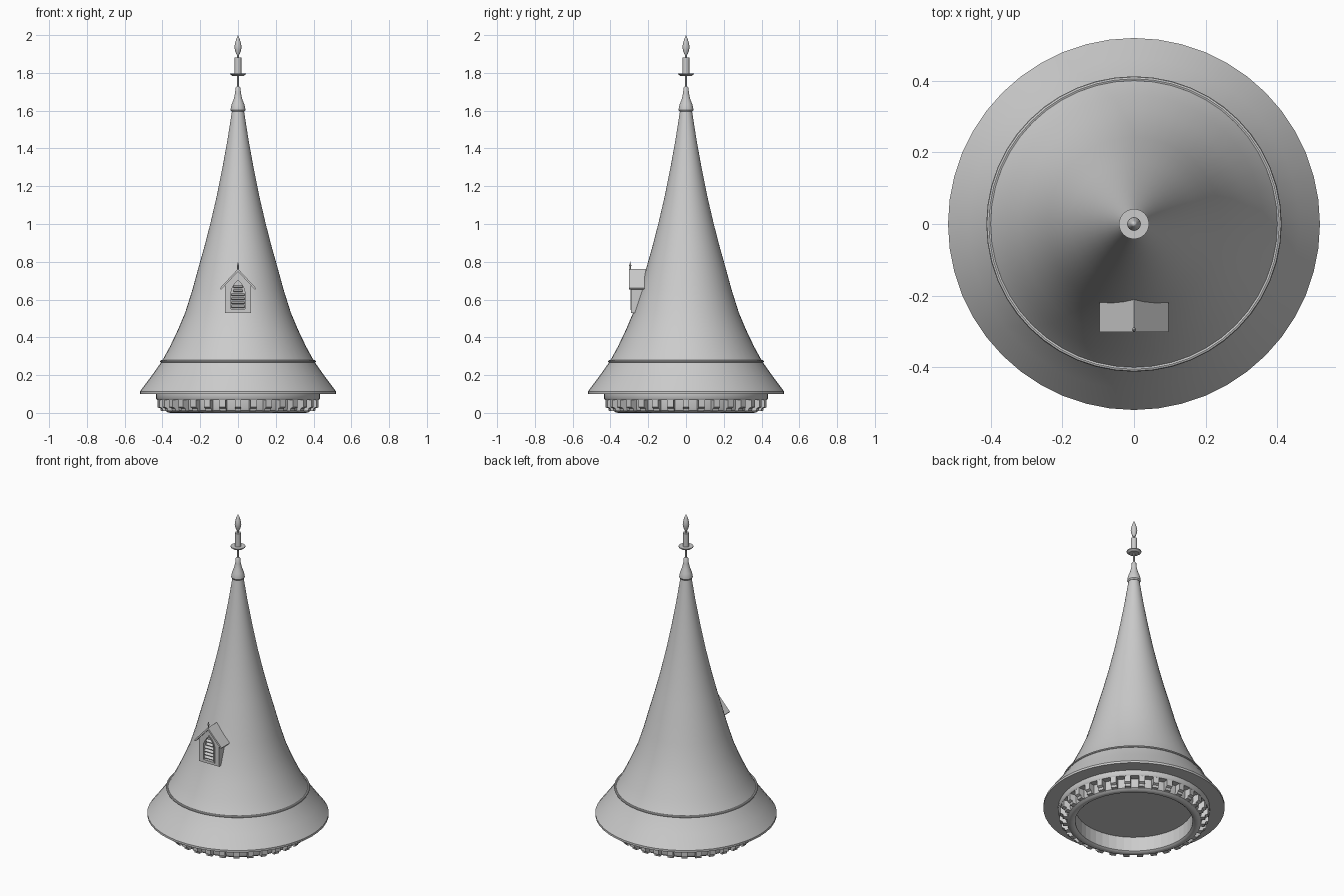
import bpy, bmesh, math
from mathutils import Vector, Matrix

if "Cube" in bpy.data.objects:
    bpy.data.objects.remove(bpy.data.objects["Cube"])

grey = bpy.data.materials.new("stone_grey")
grey.diffuse_color = (0.6, 0.6, 0.6, 1)
grey.use_nodes = True
grey.node_tree.nodes["Principled BSDF"].inputs["Base Color"].default_value = grey.diffuse_color


def finish(name, bm, smooth=True):
    bmesh.ops.recalc_face_normals(bm, faces=bm.faces)
    me = bpy.data.meshes.new(name)
    bm.to_mesh(me)
    bm.free()
    ob = bpy.data.objects.new(name, me)
    bpy.context.collection.objects.link(ob)
    me.materials.append(grey)
    if smooth:
        bpy.ops.object.select_all(action='DESELECT')
        ob.select_set(True)
        bpy.context.view_layer.objects.active = ob
        bpy.ops.object.shade_smooth_by_angle(angle=math.radians(35))
    return ob


def lathe(name, profile, sides=48, closed=False, smooth=True):
    """Revolve (radius, height) points around z."""
    bm = bmesh.new()
    vs = [bm.verts.new((r, 0, z)) for r, z in profile]
    pairs = list(zip(vs, vs[1:])) + ([(vs[-1], vs[0])] if closed else [])
    es = [bm.edges.new(p) for p in pairs]
    bmesh.ops.spin(bm, geom=vs + es, cent=(0, 0, 0), axis=(0, 0, 1),
                   angle=math.tau, steps=sides, use_duplicate=False)
    bmesh.ops.remove_doubles(bm, verts=bm.verts, dist=1e-5)
    return finish(name, bm, smooth)


def panel(name, loops, y0, y1):
    """Extrude x-z outlines (inner loops become holes) from y0 to y1."""
    cu = bpy.data.curves.new(name, 'CURVE')
    cu.dimensions = '2D'
    cu.fill_mode = 'BOTH'
    cu.extrude = (y1 - y0) / 2
    for pts in loops:
        sp = cu.splines.new('POLY')
        sp.points.add(len(pts) - 1)
        for p, (x, z) in zip(sp.points, pts):
            p.co = (x, z, 0, 1)
        sp.use_cyclic_u = True
    ob = bpy.data.objects.new(name, cu)
    bpy.context.collection.objects.link(ob)
    ob.location.y = (y0 + y1) / 2
    ob.rotation_euler.x = math.pi / 2
    cu.materials.append(grey)
    bpy.ops.object.select_all(action='DESELECT')
    ob.select_set(True)
    bpy.context.view_layer.objects.active = ob
    bpy.ops.object.convert(target='MESH')
    bpy.ops.object.shade_flat()


# Flared spire roof with flat underside
lathe("spire_roof", [
    (0, .10), (.52, .10), (.52, .113), (.462, .19), (.405, .27), (.361, .35),
    (.318, .44), (.28, .53), (.242, .65), (.212, .76), (.178, .88), (.147, 1.0),
    (.112, 1.15), (.082, 1.3), (.055, 1.45), (.03, 1.61), (0, 1.61)])

# Thin band around the roof
lathe("roof_band", [(.406 + .007 * math.cos(a), .273 + .006 * math.sin(a))
                    for a in [i * math.tau / 8 for i in range(8)]], closed=True)

# Cornice ring, rounded base and the wall of the opening
lathe("cornice", [(.38, .10), (.435, .10), (.435, .078), (.428, .068), (.38, .068)])
lathe("base_ring", [(.39, .075), (.39, .028), (.385, .012), (.373, .003),
                    (.36, 0), (.346, .003), (.337, .01)])
lathe("opening_wall", [(.337, .01), (.337, .102)], smooth=False)

# Brackets repeated under the cornice
bm = bmesh.new()
outline = [(.38, .069), (.427, .069), (.427, .03), (.412, .024), (.408, .01), (.38, .01)]
COUNT, HALF = 32, .017
for i in range(COUNT):
    rot = Matrix.Rotation(math.tau * i / COUNT, 3, 'Z')
    a = [bm.verts.new(rot @ Vector((r, -HALF, z))) for r, z in outline]
    b = [bm.verts.new(rot @ Vector((r, HALF, z))) for r, z in outline]
    bm.faces.new(a)
    bm.faces.new(b[::-1])
    for j in range(len(a)):
        k = (j + 1) % len(a)
        bm.faces.new((a[j], b[j], b[k], a[k]))
finish("brackets", bm, smooth=False)

# Finial: collar, rod, dish, candle and flame tip
lathe("finial_collar", [(0, 1.595), (.034, 1.595), (.039, 1.603), (.038, 1.615),
                        (.033, 1.635), (.023, 1.66), (.016, 1.69), (.013, 1.72),
                        (.008, 1.727), (0, 1.727)], 32)
lathe("finial_rod", [(0, 1.72), (.005, 1.72), (.005, 1.905), (0, 1.905)], 12)
lathe("finial_dish", [(0, 1.784), (.03, 1.784), (.042, 1.793), (.042, 1.798),
                      (0, 1.798)], 32)
lathe("finial_candle", [(0, 1.797), (.018, 1.797), (.018, 1.882), (0, 1.882)], 24)
lathe("finial_tip", [(0, 1.895), (.008, 1.897), (.015, 1.915), (.019, 1.935),
                     (.016, 1.955), (.009, 1.98), (0, 2.0)], 24)

# Dormer body and front wall with a pointed arch opening
gable = [(-.07, .53), (.07, .53), (.07, .675), (0, .75), (-.07, .675)]


def arch(w, z0, z1, rise):
    right = [(w * math.cos(t * math.pi / 2) ** .8 if t < 1 else 0,
              z1 + rise * (t ** 1.1)) for t in [i / 6 for i in range(7)]]
    return [(-w, z0), (w, z0)] + right + [(-x, z) for x, z in right[-2::-1]]


panel("dormer_body", [gable], -.272, -.19)
panel("dormer_front", [gable, arch(.036, .55, .64, .062)], -.29, -.272)
panel("arch_trim", [arch(.042, .544, .64, .07), arch(.036, .55, .64, .062)], -.294, -.288)

# Louvre slats inside the arch
bm = bmesh.new()
for i in range(6):
    z = .563 + i * .021
    w = .035 if z < .645 else .024
    m = (Matrix.Translation((0, -.28, z)) @ Matrix.Rotation(math.radians(35), 4, 'X')
         @ Matrix.Diagonal((2 * w, .017, .005, 1)))
    bmesh.ops.create_cube(bm, size=1, matrix=m)
finish("louvre_slats", bm, smooth=False)

# Dormer gable roof and its spike
panel("dormer_roof", [[(-.096, .66), (-.09, .652), (0, .748), (.09, .652),
                       (.096, .66), (0, .763)]], -.302, -.185)
spike = lathe("dormer_spike", [(0, .75), (.004, .75), (.004, .775), (.006, .78),
                               (.003, .79), (0, .803)], 12)
spike.location.y = -.295
